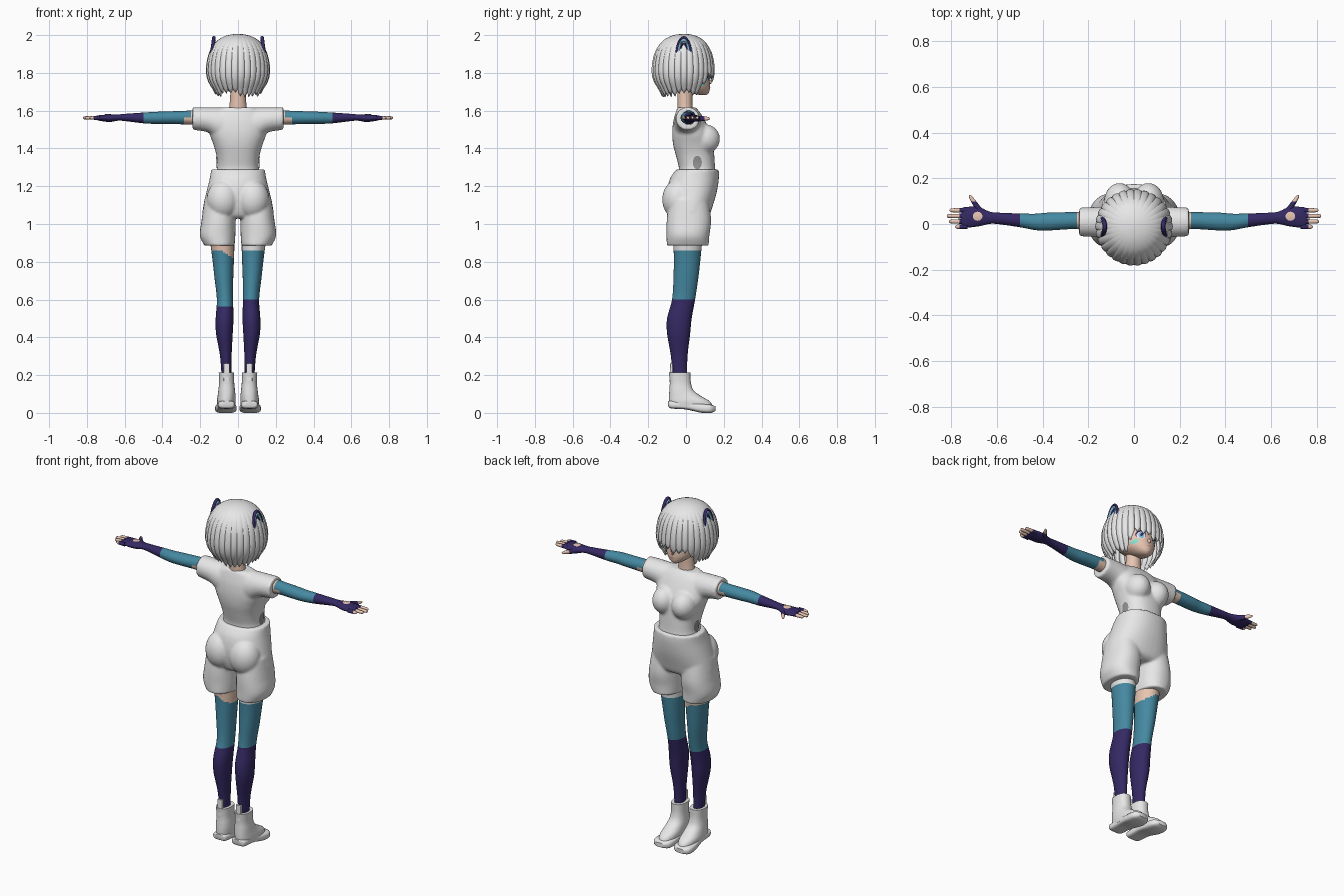
import bpy, bmesh, random
from math import sin, cos, pi, radians
from mathutils import Matrix, Vector
from mathutils.bvhtree import BVHTree

random.seed(4)
cube = bpy.data.objects.get("Cube")
if cube:
    bpy.data.objects.remove(cube, do_unlink=True)


def material(name, r, g, b):
    m = bpy.data.materials.new(name)
    m.use_nodes = True
    m.diffuse_color = (r, g, b, 1)
    bsdf = next(n for n in m.node_tree.nodes if n.type == 'BSDF_PRINCIPLED')
    bsdf.inputs["Base Color"].default_value = (r, g, b, 1)
    return m


WHITE = material("white", .8, .8, .8)
GREY = material("grey", .3, .3, .31)
SKIN = material("skin", .83, .58, .46)
TEAL = material("teal", .06, .25, .36)
NAVY = material("navy", .035, .022, .125)
SKY = material("sky_blue", .22, .5, .66)
MINT = material("mint", .25, .75, .62)
LIP = material("lip", .55, .22, .18)


def smooth_rows(rows, steps):
    """Catmull-Rom interpolation between rows of numbers."""
    out = []
    for i in range(len(rows) - 1):
        a, b, c, d = (rows[max(0, min(len(rows) - 1, i + k))] for k in (-1, 0, 1, 2))
        for s in range(steps):
            t = s / steps
            out.append([q + t * (r - p + t * (2 * p - 5 * q + 4 * r - s2 + t * (3 * q - p - 3 * r + s2))) / 2
                        for p, q, r, s2 in zip(a, b, c, d)])
    return out + [list(rows[-1])]


def skin_rings(bm, rings, cap=True, closed=True):
    vs = [[bm.verts.new(p) for p in ring] for ring in rings]
    n = len(vs[0])
    for a, b in zip(vs, vs[1:]):
        for i in range(n if closed else n - 1):
            j = (i + 1) % n
            bm.faces.new((a[i], a[j], b[j], b[i]))
    if cap:
        bm.faces.new(vs[0])
        bm.faces.new(vs[-1])


def loft(bm, rows, axis='z', side=1, n=28, steps=6, power=1.0):
    """Rows hold a station on the axis, then low and high bounds on the other two."""
    rings = []
    for t, a0, a1, b0, b1 in smooth_rows(rows, steps):
        ring = []
        for k in range(n):
            c, s = cos(2 * pi * k / n), sin(2 * pi * k / n)
            u = (a0 + a1) / 2 + (a1 - a0) / 2 * abs(c) ** power * (1 if c > 0 else -1)
            v = (b0 + b1) / 2 + (b1 - b0) / 2 * abs(s) ** power * (1 if s > 0 else -1)
            x, y, z = {'z': (u, v, t), 'x': (t, u, v), 'y': (u, t, v)}[axis]
            ring.append((x * side, y, z))
        rings.append(ring)
    skin_rings(bm, rings)


def ball(bm, centre, size):
    m = Matrix.Translation(centre) @ Matrix.Diagonal((*size, 1))
    bmesh.ops.create_uvsphere(bm, u_segments=24, v_segments=16, radius=1, matrix=m)


def finish(name, bm, mats, rule=None, voxel=0):
    bmesh.ops.recalc_face_normals(bm, faces=bm.faces)
    for f in bm.faces:
        f.smooth = True
        if rule:
            f.material_index = mats.index(rule(f.calc_center_median()))
    me = bpy.data.meshes.new(name)
    bm.to_mesh(me)
    bm.free()
    for m in mats:
        me.materials.append(m)
    me.set_sharp_from_angle(angle=radians(50))
    ob = bpy.data.objects.new(name, me)
    bpy.context.collection.objects.link(ob)
    if voxel:
        rm = ob.modifiers.new("fuse", 'REMESH')
        rm.mode, rm.voxel_size, rm.use_smooth_shade = 'VOXEL', voxel, True
        sm = ob.modifiers.new("soften", 'SMOOTH')
        sm.factor, sm.iterations = .5, 5
    return ob


def decal(name, target, centre, across, up, ru, rv, mat, lift=.003):
    """Thin painted disc projected on a surface."""
    deps = bpy.context.evaluated_depsgraph_get()
    deps.update()
    tree = BVHTree.FromObject(target, deps)
    across, up, centre = Vector(across), Vector(up), Vector(centre)
    out = across.cross(up).normalized()
    bm, rings = bmesh.new(), []
    for r in (.05, .5, 1):
        ring = []
        for k in range(20):
            a = 2 * pi * k / 20
            p = centre + across * ru * r * cos(a) + up * rv * r * sin(a)
            hit = tree.ray_cast(p + out * .5, -out)[0]
            ring.append((hit or p) + out * lift)
        rings.append(ring)
    skin_rings(bm, rings, cap=False)
    bm.faces.new(list(bm.verts)[:20])
    return finish(name, bm, [mat])


# Head, nose and neck
bm = bmesh.new()
loft(bm, [(1.683, -.015, .015, .07, .108), (1.697, -.042, .042, .02, .122), (1.73, -.078, .078, -.05, .127),
          (1.78, -.1, .1, -.1, .124), (1.85, -.11, .11, -.12, .13), (1.93, -.07, .07, -.08, .09)])
ball(bm, (0, .122, 1.752), (.01, .014, .013))
head = finish("head", bm, [SKIN])
bm = bmesh.new()
loft(bm, [(1.58, -.06, .06, -.045, .05), (1.62, -.046, .046, -.045, .035), (1.74, -.038, .038, -.045, .035)])
finish("neck", bm, [SKIN])

# Face details
for s, label in ((1, "left"), (-1, "right")):
    for part, dz, ru, rv, mat, lift in (("lash", .003, .025, .025, NAVY, .002), ("eye_white", -.003, .021, .021, WHITE, .003),
                                        ("iris", -.002, .013, .02, SKY, .004), ("pupil", 0, .006, .01, NAVY, .005)):
        decal(f"{label}_{part}", head, (s * .045, 0, 1.78 + dz), (-1, 0, 0), (0, 0, 1), ru, rv, mat, lift)
decal("cheek_mark", head, (.068, 0, 1.742), (-1, 0, 0), (0, 0, 1), .012, .012, MINT)
decal("mouth", head, (0, 0, 1.722), (-1, 0, 0), (0, 0, 1), .012, .003, LIP)

# Bobbed hair with pointed strands; angle zero is the face side
profile = smooth_rows([(2, 0), (1.99, .36), (1.96, .68), (1.9, .91), (1.82, 1), (1.76, .94), (1.71, .76), (1.66, .62)], 8)


def hair_scale(z):
    for (z0, r0), (z1, r1) in zip(profile, profile[1:]):
        if z >= z1:
            return r0 + (r1 - r0) * (z0 - z) / (z0 - z1)
    return profile[-1][1]


STRANDS, PER = 30, 8
drop = [random.uniform(-.014, .014) for _ in range(STRANDS)]
columns = []
for i in range(STRANDS * PER):
    a = 2 * pi * i / (STRANDS * PER)
    turn = min(a, 2 * pi - a)
    blend = min(1, max(0, (turn - .6) / .4))
    bangs = 1.785 if a < pi else 1.765
    edge = abs(2 * (i % PER) / PER - 1)
    bottom = bangs + (1.685 - bangs) * blend + drop[i // PER] + .03 * edge
    depth = .155 if cos(a) > 0 else .165
    column = []
    for k in range(1, 23):
        t = k / 22
        z = 2 - (2 - bottom) * t ** 1.7
        r = hair_scale(z) * (1 - .05 * t * edge ** 2)
        column.append((.162 * r * sin(a), -.01 + depth * r * cos(a), z))
    columns.append(column)
bm = bmesh.new()
skin_rings(bm, list(zip(*columns)), cap=False)
bm.verts.ensure_lookup_table()
bm.faces.new(bm.verts[:STRANDS * PER])
hair = finish("hair", bm, [WHITE])
sol = hair.modifiers.new("thickness", 'SOLIDIFY')
sol.thickness, sol.offset = .008, -1

# Arched ears, nested hoops
for s, label in ((1, "left"), (-1, "right")):
    for part, w, h, r, mat in (("rim", .038, .1, .007, NAVY), ("band", .029, .086, .008, SKY), ("inner_rim", .02, .068, .006, NAVY)):
        bm, rings = bmesh.new(), []
        for k in range(25):
            t = pi * k / 24
            x = .141 - .013 * sin(t)
            rings.append([(s * (x + r * 1.3 * cos(b)), -.012 + (w + r * sin(b)) * cos(t), 1.888 + (h + r * sin(b)) * sin(t))
                          for b in (2 * pi * j / 10 for j in range(10))])
        skin_rings(bm, rings)
        finish(f"{label}_ear_{part}", bm, [mat])

# Shirt: torso, bust and short sleeves fused
bm = bmesh.new()
loft(bm, [(1.265, -.12, .12, -.04, .16), (1.3, -.11, .11, -.038, .154), (1.36, -.114, .114, -.053, .15),
          (1.42, -.13, .13, -.068, .145), (1.48, -.15, .15, -.073, .132), (1.54, -.15, .15, -.068, .105),
          (1.59, -.13, .13, -.055, .075), (1.618, -.08, .08, -.045, .05)], n=40, power=.85)
for s in (1, -1):
    ball(bm, (s * .063, .1, 1.45), (.068, .08, .078))
    loft(bm, [(0, -.06, .08, 1.42, 1.612), (.09, -.062, .08, 1.44, 1.617), (.16, -.058, .075, 1.485, 1.618),
              (.24, -.054, .072, 1.498, 1.619)], 'x', s)
shirt = finish("shirt", bm, [WHITE], voxel=.008)
for s, label in ((1, "left"), (-1, "right")):
    decal(f"{label}_side_opening", shirt, (s * .11, .06, 1.325), (0, s, 0), (0, 0, 1), .024, .036, GREY)

# Shorts: hips, seat and two legs fused
bm = bmesh.new()
loft(bm, [(1.288, -.142, .142, -.052, .174), (1.24, -.15, .15, -.085, .174), (1.17, -.167, .167, -.1, .163),
          (1.1, -.183, .183, -.095, .143), (1.05, -.186, .186, -.08, .125), (1.03, -.15, .15, -.06, .1)], n=40, power=.9)
for s in (1, -1):
    ball(bm, (s * .078, -.042, 1.13), (.088, .084, .105))
    loft(bm, [(1.13, .012, .178, -.09, .12), (1.02, .013, .193, -.102, .133), (.94, .014, .202, -.103, .124),
              (.885, .018, .178, -.102, .12)], side=s, power=.9)
finish("shorts", bm, [WHITE], voxel=.007)

# Legs with two-tone stockings, differing a little left to right
for s, label in ((1, "left"), (-1, "right")):
    def leg_colour(c, s=s):
        if s > 0:
            return WHITE if c.z > .86 else TEAL if c.z > .6 else NAVY
        top = .86 - max(0, .09 + c.x) * .6
        return SKIN if c.z > top else TEAL if c.z > .565 else NAVY
    bm = bmesh.new()
    loft(bm, [(.95, .02, .155, -.075, .09), (.85, .02, .14, -.065, .08), (.72, .025, .125, -.066, .066),
              (.6, .026, .112, -.074, .048), (.5, .024, .118, -.1, .03), (.42, .028, .116, -.1, .022),
              (.3, .034, .095, -.08, .008), (.18, .036, .086, -.07, .005)], side=s, steps=12)
    finish(f"{label}_leg", bm, [WHITE, SKIN, TEAL, NAVY], leg_colour)

    # Ankle boot, heel tab and sole
    bm = bmesh.new()
    loft(bm, [(.213, .02, .102, -.09, .024), (.16, .02, .1, -.086, .026), (.12, .016, .104, -.088, .04),
              (.09, .013, .108, -.09, .078), (.062, .012, .112, -.09, .125), (.035, .014, .11, -.086, .142)],
         side=s, power=.85)
    loft(bm, [(.17, .045, .076, -.088, -.07), (.262, .045, .076, -.084, -.068)], side=s, power=.4)
    finish(f"{label}_boot", bm, [WHITE])
    bm = bmesh.new()
    loft(bm, [(-.094, .035, .085, .04, .062), (-.08, .018, .104, .024, .064), (0, .014, .108, .018, .06),
              (.08, .008, .12, .001, .05), (.13, .014, .118, 0, .044), (.156, .04, .095, .01, .035)],
         'y', s, power=.6)
    finish(f"{label}_sole", bm, [WHITE])

# Arms with two-tone fingerless gloves
for s, label in ((1, "left"), (-1, "right")):
    def arm_colour(c):
        x = abs(c.x)
        return SKIN if x < .25 or (x < .28 and c.z < 1.56) else TEAL if x < .5 else NAVY
    bm = bmesh.new()
    loft(bm, [(.2, -.03, .052, 1.522, 1.602), (.26, -.022, .052, 1.527, 1.6), (.37, -.028, .05, 1.529, 1.596),
              (.43, -.027, .045, 1.53, 1.594), (.5, -.014, .046, 1.533, 1.59), (.6, 0, .05, 1.545, 1.583),
              (.635, 0, .055, 1.547, 1.58), (.68, -.01, .074, 1.54, 1.58), (.735, -.016, .075, 1.547, 1.576),
              (.755, -.012, .07, 1.553, 1.571)], 'x', s, steps=8)
    arm = finish(f"{label}_arm", bm, [SKIN, TEAL, NAVY], arm_colour)
    decal(f"{label}_glove_opening", arm, (s * .685, .034, 1.57), (1, 0, 0), (0, 1, 0), .021, .02, SKIN)

    # Fingers and thumb
    bm = bmesh.new()
    for y, tip in ((-.012, .785), (.011, .81), (.035, .82), (.06, .808)):
        loft(bm, [(x, y - r, y + r, 1.562 - r, 1.562 + r)
                  for x, r in ((.73, .011), (.765, .01), (tip - .008, .008), (tip, .003))], 'x', s, n=12)
    finish(f"{label}_fingers", bm, [SKIN, NAVY], lambda c: NAVY if abs(c.x) < .765 else SKIN)
    bm = bmesh.new()
    loft(bm, [(y, x - r, x + r, 1.558 - r, 1.558 + r)
              for y, x, r in ((.045, .665, .016), (.08, .69, .014), (.115, .713, .009), (.127, .72, .003))],
         'y', s, n=12)
    finish(f"{label}_thumb", bm, [SKIN, NAVY], lambda c: NAVY if c.y < .1 else SKIN)
